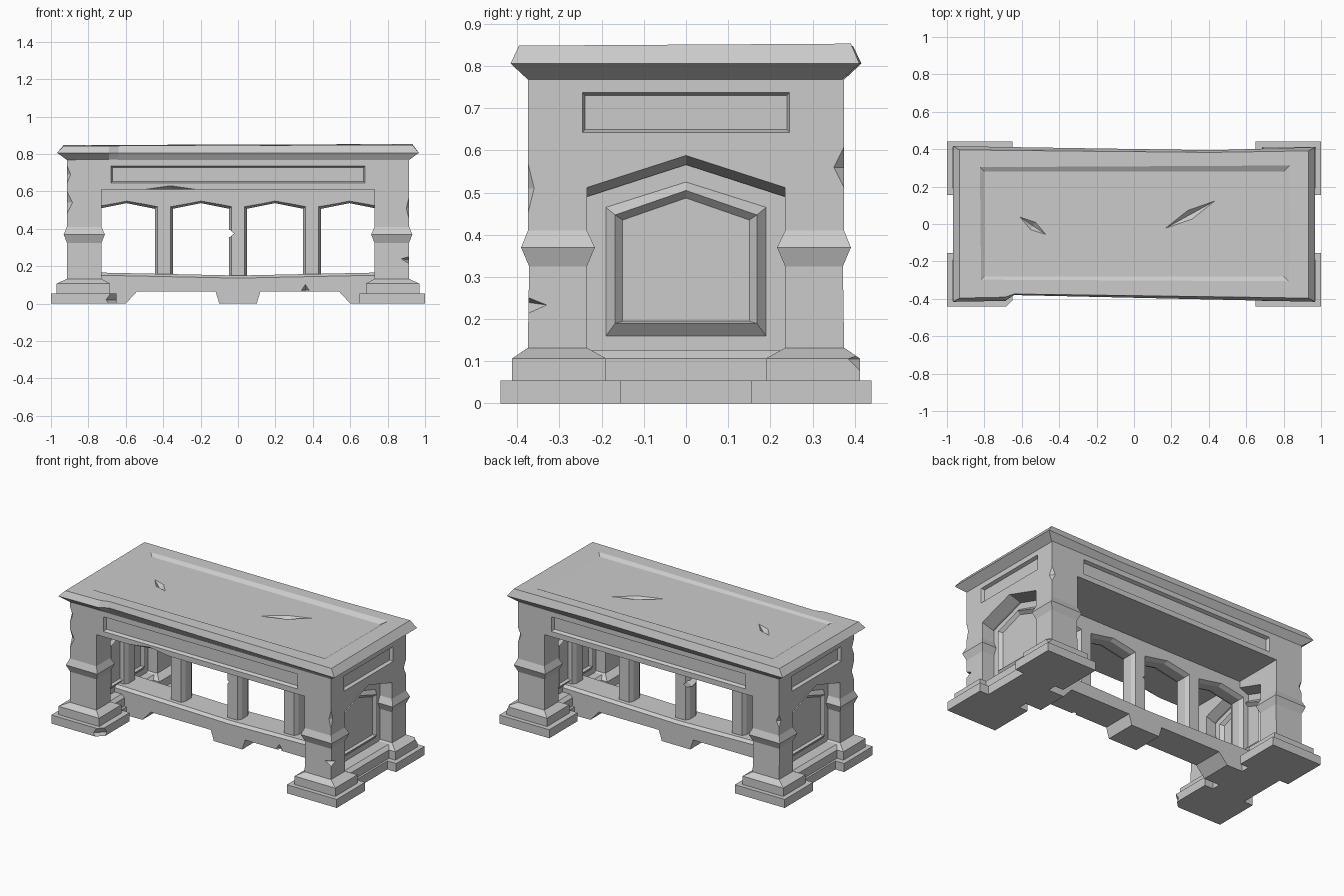
import bpy, bmesh
from math import radians
from mathutils import Euler, Vector

if "Cube" in bpy.data.objects:
    bpy.data.objects.remove(bpy.data.objects["Cube"])


def finish(name, bm):
    bmesh.ops.recalc_face_normals(bm, faces=bm.faces)
    me = bpy.data.meshes.new(name)
    bm.to_mesh(me)
    bm.free()
    ob = bpy.data.objects.new(name, me)
    bpy.context.collection.objects.link(ob)
    return ob


def loft(name, rings):
    """Skin a list of equal-length point loops and cap both ends."""
    bm = bmesh.new()
    loops = [[bm.verts.new(p) for p in r] for r in rings]
    n = len(rings[0])
    for a, b in zip(loops, loops[1:]):
        for i in range(n):
            j = (i + 1) % n
            bm.faces.new((a[i], a[j], b[j], b[i]))
    bm.faces.new(loops[0])
    bm.faces.new(loops[-1])
    return finish(name, bm)


def rect(z, x0, x1, y0, y1):
    return [(x0, y0, z), (x1, y0, z), (x1, y1, z), (x0, y1, z)]


def arch(half, base, shoulder, apex):
    """Pointed opening outline as (across, up) pairs."""
    return [(-half, base), (half, base), (half, shoulder), (0, apex), (-half, shoulder)]


def cut(target, cutter):
    mod = target.modifiers.new("cut", 'BOOLEAN')
    mod.operation = 'DIFFERENCE'
    mod.solver = 'EXACT'
    mod.object = cutter
    cutter.hide_render = True
    with bpy.context.temp_override(object=target, active_object=target):
        bpy.ops.object.modifier_apply(modifier="cut")
    bpy.data.objects.remove(cutter)


def chip(target, loc, size, rot=(0, 0, 0)):
    """Knock a faceted chip out of a part with an octahedron."""
    r = Euler([radians(a) for a in rot]).to_matrix()
    bm = bmesh.new()
    for i in range(3):
        for s in (-1, 1):
            v = Vector((0, 0, 0))
            v[i] = s * size[i]
            bm.verts.new(r @ v + Vector(loc))
    bmesh.ops.convex_hull(bm, input=bm.verts)
    cut(target, finish("chip_cutter", bm))


# Table top: moulded edge with a broken front lip and a worn back edge
def slab_ring(z, x, y, bite, tilt=0):
    pts = [(-x, -y), (-.69, -y + .005), (-.64, -y + bite), (x, -y),
           (x, y - .005), (.42, y - .6 * bite), (-x, y)]
    return [(px, py, z + tilt * (.003 * px + .006 * py)) for px, py in pts]


table_top = loft("table_top", [
    slab_ring(.768, .915, .375, .0),
    slab_ring(.806, .967, .416, .036),
    slab_ring(.848, .932, .396, .022, 1)])
cut(table_top, loft("recess_cutter", [
    rect(.834, -.80, .80, -.28, .28), rect(.862, -.85, .85, -.33, .33)]))
chip(table_top, (.30, .05, .836), (.165, .028, .025), (0, 0, 29))
chip(table_top, (-.54, -.01, .836), (.09, .026, .025), (0, 0, -34))
chip(table_top, (-.65, -.42, .82), (.03, .03, .05))

# Apron with sunken panels on all four sides
apron = loft("apron", [rect(.61, -.915, .915, -.375, .375),
                       rect(.77, -.915, .915, -.375, .375)])
for s in (-1, 1):
    cut(apron, loft("front_panel_cutter", [
        [(x, s * d, z) for x, z in ((-w, .69 - h), (w, .69 - h), (w, .69 + h), (-w, .69 + h))]
        for d, w, h in ((.355, .672, .038), (.395, .688, .055))]))
    cut(apron, loft("side_panel_cutter", [
        [(s * d, y, z) for y, z in ((-w, .69 - h), (w, .69 - h), (w, .69 + h), (-w, .69 + h))]
        for d, w, h in ((.895, .239, .040), (.935, .253, .054))]))
chip(apron, (-.36, -.375, .61), (.14, .03, .02))
chip(apron, (-.915, -.375, .69), (.02, .02, .05))

# Legs with stepped feet and a pointed band
LEG = [(0, .65, 1.0, .155, .44), (.054, .65, 1.0, .155, .44),
       (.054, .685, .97, .19, .412), (.107, .685, .97, .19, .412),
       (.132, .73, .915, .235, .375), (.325, .73, .915, .235, .372),
       (.37, .712, .932, .216, .391), (.41, .73, .915, .235, .375),
       (.61, .73, .915, .235, .375)]
legs = {}
for sx, side in ((-1, "left"), (1, "right")):
    for sy, face in ((-1, "front"), (1, "back")):
        legs[sx, sy] = loft(f"{face}_{side}_leg", [
            [(sx * x, sy * y, z) for x, y, z in rect(*r)] for r in LEG])

chip(legs[-1, -1], (-.65, -.44, .02), (.055, .055, .08))
chip(legs[-1, -1], (-.925, -.375, .54), (.04, .03, .08))
chip(legs[1, -1], (.925, -.38, .232), (.06, .06, .025), (0, 8, 0))
chip(legs[1, 1], (.92, .385, .56), (.035, .04, .08))
chip(legs[1, 1], (.97, .415, .105), (.03, .03, .03))
chip(legs[-1, 1], (-.92, .385, .50), (.035, .035, .07))
chip(legs[1, -1], (.915, -.375, .51), (.015, .015, .06))

for s, side in ((-1, "left"), (1, "right")):
    # Plinth between the feet
    loft(f"{side}_plinth", [
        [(s * x, y, z) for x, y, z in rect(*r)] for r in (
            (0, .71, .938, -.2, .2), (.054, .71, .938, -.2, .2),
            (.054, .725, .925, -.24, .24), (.107, .725, .925, -.24, .24),
            (.125, .745, .90, -.24, .24))])
    # Pointed gable over the niche, its soffit sloping inwards
    loft(f"{side}_gable", [
        [(s * x, y, z) for y, z in ((-.235, .512 - d), (0, .588 - d), (.235, .512 - d),
                                    (.235, .61), (-.235, .61))]
        for x, d in ((.73, 0), (.785, .022), (.84, .022), (.915, 0))])
    # Thin end wall and its raised frame on both faces
    loft(f"{side}_end_wall", [
        [(s * x, y, z) for y, z in arch(.24, .10, .53, .60)] for x in (.795, .83)])
    for d, where in ((-1, "inner"), (1, "outer")):
        x0 = .8125 + d * .0175
        loft(f"{side}_{where}_frame", [
            [(s * (x0 + d * x), y, z) for y, z in arch(*a)] for x, a in (
                (0, (.19, .16, .465, .525)), (.025, (.168, .19, .447, .505)),
                (.006, (.150, .195, .435, .487)))])

# Central arcade with four chamfered pointed openings
arcade = loft("arcade", [rect(.10, -.80, .80, -.055, .055),
                         rect(.61, -.80, .80, -.055, .055)])
for cx in (-.595, -.198, .198, .595):
    cut(arcade, loft("opening_cutter", [
        [(cx + u, y, v) for u, v in arch(.15 + g, .13, .507 + g * .8, .537 + g * .8)]
        for y, g in ((-.07, .022), (-.03, 0), (.03, 0), (.07, .022))]))
chip(arcade, (-.042, 0, .375), (.04, .12, .03))

# Lower beam standing on tapered feet
HALF = [(.10, 0), (.12, .065), (.54, .065), (.60, 0), (.80, 0)]


def beam_ring(y, drop):
    low = [(-x, z) for x, z in reversed(HALF)] + HALF
    top = [(.80, .167 - drop), (0, .15 - drop), (-.80, .167 - drop)]
    return [(x, y, z) for x, z in low + top]


beam = loft("lower_beam", [beam_ring(-.10, .014), beam_ring(-.08, 0),
                           beam_ring(.08, 0), beam_ring(.10, .014)])
chip(beam, (.36, -.10, .072), (.02, .03, .03))
